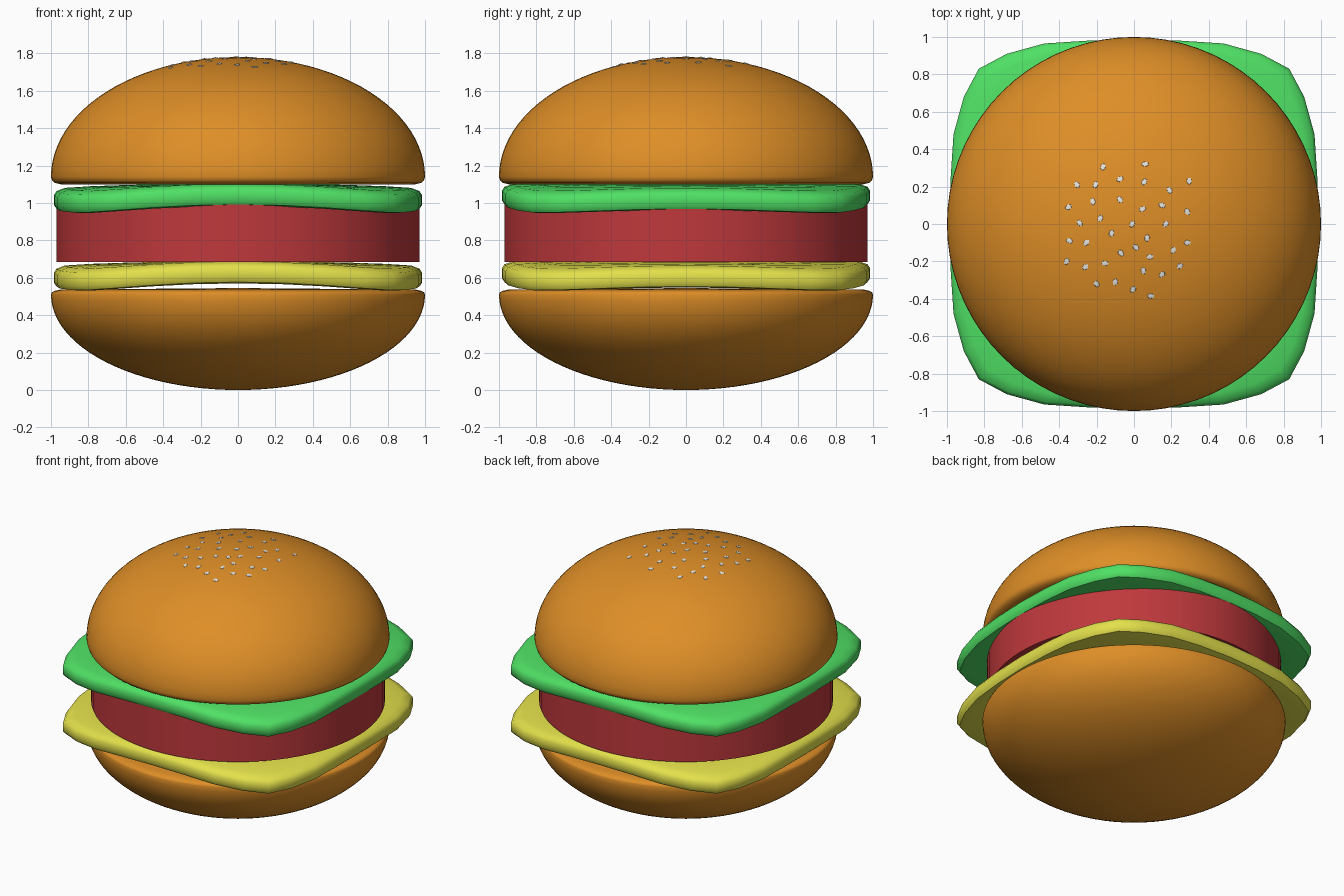
import bpy, bmesh, math, random
from mathutils import Matrix, Vector

if "Cube" in bpy.data.objects:
    bpy.data.objects.remove(bpy.data.objects["Cube"])

random.seed(4)


def material(name, rgb):
    m = bpy.data.materials.new(name)
    m.diffuse_color = (*rgb, 1)
    m.use_nodes = True
    m.node_tree.nodes["Principled BSDF"].inputs["Base Color"].default_value = m.diffuse_color
    return m


BUN = material("toasted orange", (0.73, 0.27, 0.02))
GREEN = material("leaf green", (0.08, 0.75, 0.13))
YELLOW = material("cheese yellow", (0.77, 0.75, 0.07))
RED = material("meat red", (0.52, 0.04, 0.045))
SEED = material("seed white", (0.8, 0.78, 0.72))


def finish(bm, name, mat, angle=40):
    bmesh.ops.recalc_face_normals(bm, faces=bm.faces)
    me = bpy.data.meshes.new(name)
    bm.to_mesh(me)
    bm.free()
    me.materials.append(mat)
    me.shade_smooth()
    me.set_sharp_from_angle(angle=math.radians(angle))
    ob = bpy.data.objects.new(name, me)
    bpy.context.collection.objects.link(ob)
    return ob


def loft(name, outline, profile, mat, droop=lambda x, y: 0, angle=40):
    """Sweep an outline through (scale, z) steps; first and last steps are poles."""
    bm = bmesh.new()
    rings = []
    for s, z in profile:
        pts = outline if s > 0 else [(0, 0)]
        rings.append([bm.verts.new((x * s, y * s, z - droop(x * s, y * s))) for x, y in pts])
    n = len(outline)
    for a, b in zip(rings, rings[1:]):
        for i in range(n):
            j = (i + 1) % n
            quad = [a[i % len(a)], a[j % len(a)], b[j % len(b)], b[i % len(b)]]
            bm.faces.new(list(dict.fromkeys(quad)))
    return finish(bm, name, mat, angle)


circle = [(math.cos(math.tau * i / 72), math.sin(math.tau * i / 72)) for i in range(72)]

# Rounded square outline for the slices, mirrored from one eighth
eighth = [(0.985, 0), (0.98, 0.25), (0.965, 0.48), (0.91, 0.68), (0.83, 0.83)]
quarter = eighth + [(y, x) for x, y in reversed(eighth[1:-1])]
square = []
for k in range(4):
    c, s = round(math.cos(k * math.pi / 2)), round(math.sin(k * math.pi / 2))
    square += [(c * x - s * y, s * x + c * y) for x, y in quarter]

# Buns: half ellipsoids with a small rounded lip
N = 24
arc = [(math.sin(i * math.pi / 2 / N), math.cos(i * math.pi / 2 / N)) for i in range(N + 1)]
TOP_Z, TOP_H = 1.14, 0.64
loft("top_bun", circle,
     [(r, TOP_Z + TOP_H * h) for r, h in arc]
     + [(0.995, 1.122), (0.98, 1.108), (0.95, 1.10), (0, 1.10)], BUN)
loft("bottom_bun", circle,
     [(r, 0.51 - 0.51 * h) for r, h in arc]
     + [(0.995, 0.522), (0.98, 0.53), (0.95, 0.537), (0, 0.545)], BUN)

# Meat patty
loft("patty", circle, [(0, 0.685), (0.97, 0.685), (0.97, 1.0), (0, 1.0)], RED)

# Cheese and lettuce: identical slabs with drooping corners
slab = [(0, 0), (0.3, 0), (0.6, 0), (0.8, 0), (0.94, -0.003), (0.985, -0.018), (1, -0.04),
        (1, -0.09), (0.985, -0.113), (0.95, -0.12), (0.8, -0.12), (0.6, -0.12), (0.3, -0.12), (0, -0.12)]
for name, top, mat in (("cheese_slice", 0.69, YELLOW), ("lettuce_leaf", 1.105, GREEN)):
    loft(name, square, [(s, top + z) for s, z in slab], mat,
         lambda x, y: 0.025 * x * x + 0.06 * x * x * y * y)

# Sesame seeds scattered on the crown
seeds = [(-.165, .305), (.06, .32), (-.305, .21), (-.205, .21), (-.075, .24), (.055, .225),
         (.19, .18), (.295, .23), (-.35, .09), (-.22, .12), (-.075, .13), (.045, .08),
         (.15, .10), (.285, .065), (-.29, .005), (-.18, .03), (-.01, 0), (.17, 0),
         (-.12, -.05), (.07, -.075), (-.345, -.09), (-.255, -.10), (.01, -.125), (-.07, -.155),
         (.085, -.175), (.21, -.14), (.285, -.10), (-.36, -.2), (-.26, -.23), (-.155, -.21),
         (.05, -.25), (.15, -.27), (.245, -.225), (-.2, -.32), (-.1, -.31), (-.005, -.35), (.09, -.385)]
bm = bmesh.new()
for x, y in seeds:
    z = TOP_H * math.sqrt(1 - x * x - y * y)
    normal = Vector((x, y, z / TOP_H ** 2))
    m = (Matrix.Translation((x, y, TOP_Z + z - 0.001))
         @ normal.to_track_quat('Z', 'Y').to_matrix().to_4x4()
         @ Matrix.Rotation(random.uniform(0, math.pi), 4, 'Z')
         @ Matrix.Diagonal((0.022, 0.016, 0.006, 1)))
    bmesh.ops.create_icosphere(bm, subdivisions=1, radius=1, matrix=m)
finish(bm, "sesame_seeds", SEED)
